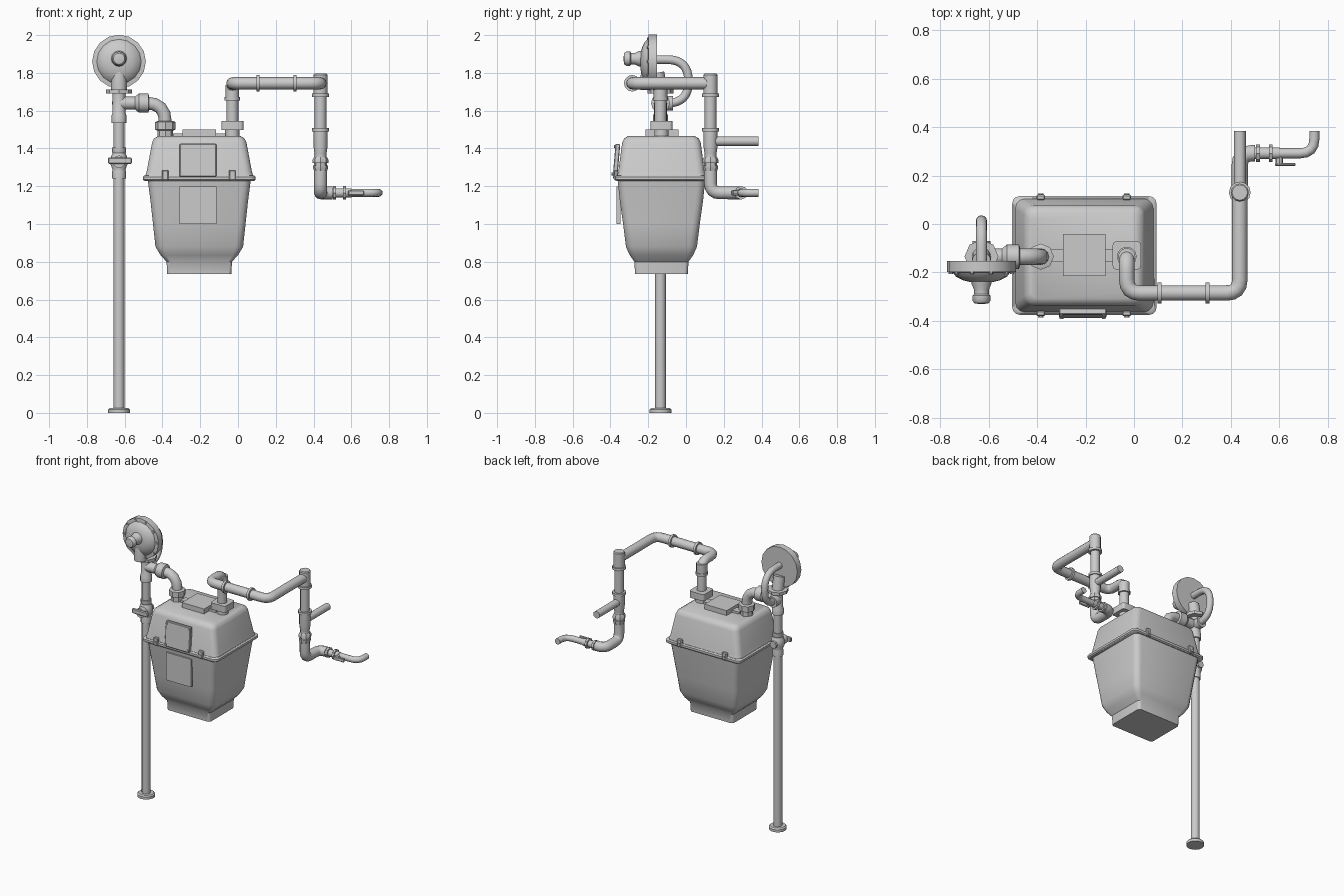
import bpy, bmesh, math
from mathutils import Vector, Matrix

if "Cube" in bpy.data.objects:
    bpy.data.objects.remove(bpy.data.objects["Cube"])


def finish(name, bm, angle=35):
    bmesh.ops.recalc_face_normals(bm, faces=bm.faces)
    me = bpy.data.meshes.new(name)
    bm.to_mesh(me)
    bm.free()
    ob = bpy.data.objects.new(name, me)
    bpy.context.collection.objects.link(ob)
    bpy.context.view_layer.objects.active = ob
    bpy.ops.object.select_all(action='DESELECT')
    ob.select_set(True)
    bpy.ops.object.shade_smooth_by_angle(angle=math.radians(angle))
    return ob


def lathe(name, origin, axis, profile, n=12):
    """Revolve (distance, radius) pairs around an axis from origin, capped."""
    bm = bmesh.new()
    o = Vector(origin)
    q = Vector(axis).to_track_quat('Z', 'Y')
    rings = [[bm.verts.new(o + q @ Vector((r * math.cos(2 * math.pi * i / n),
                                           r * math.sin(2 * math.pi * i / n), d)))
              for i in range(n)] for d, r in profile]
    for a, b in zip(rings, rings[1:]):
        for i in range(n):
            bm.faces.new((a[i], a[(i + 1) % n], b[(i + 1) % n], b[i]))
    bm.faces.new(rings[0])
    bm.faces.new(rings[-1])
    return finish(name, bm)


def cyl(name, p0, p1, r, n=12):
    d = Vector(p1) - Vector(p0)
    return lathe(name, p0, d, [(0, r), (d.length, r)], n)


def box(name, c, s, tilt=0, bevel=0.0):
    bm = bmesh.new()
    m = Matrix.Translation(c) @ Matrix.Rotation(tilt, 4, 'X') @ Matrix.Diagonal((*s, 1))
    bmesh.ops.create_cube(bm, size=1, matrix=m)
    if bevel:
        bmesh.ops.bevel(bm, geom=bm.edges[:], offset=bevel, segments=1, affect='EDGES')
    return finish(name, bm)


def pipe(name, pts, r, bend=0.06, steps=4):
    """Tube along straight runs with rounded corners."""
    P = [Vector(p) for p in pts]
    path = [P[0]]
    for a, b, c in zip(P, P[1:], P[2:]):
        s, e = b + (a - b).normalized() * bend, b + (c - b).normalized() * bend
        for k in range(steps + 1):
            t = k / steps
            path.append(s * (1 - t) ** 2 + b * 2 * t * (1 - t) + e * t * t)
    path.append(P[-1])
    cu = bpy.data.curves.new(name, 'CURVE')
    cu.dimensions = '3D'
    cu.bevel_depth, cu.bevel_resolution, cu.use_fill_caps = r, 4, True
    sp = cu.splines.new('POLY')
    sp.points.add(len(path) - 1)
    for pt, co in zip(sp.points, path):
        pt.co = (*co, 1)
    ob = bpy.data.objects.new(name, cu)
    bpy.context.collection.objects.link(ob)
    bpy.ops.object.select_all(action='DESELECT')
    bpy.context.view_layer.objects.active = ob
    ob.select_set(True)
    bpy.ops.object.convert(target='MESH')
    bpy.ops.object.shade_smooth_by_angle(angle=math.radians(45))


def loft(name, cx, cy, sections, seg=3):
    """Stack of rounded rectangles: (z, half x, half y, corner radius)."""
    bm = bmesh.new()
    rings = []
    for z, hx, hy, r in sections:
        ring = []
        for k, (sx, sy) in enumerate(((1, 1), (-1, 1), (-1, -1), (1, -1))):
            for j in range(seg + 1):
                a = math.pi / 2 * (k + j / seg)
                ring.append(bm.verts.new((cx + sx * (hx - r) + r * math.cos(a),
                                          cy + sy * (hy - r) + r * math.sin(a), z)))
        rings.append(ring)
    n = len(rings[0])
    for a, b in zip(rings, rings[1:]):
        for i in range(n):
            bm.faces.new((a[i], a[(i + 1) % n], b[(i + 1) % n], b[i]))
    bm.faces.new(rings[0])
    bm.faces.new(rings[-1])
    return finish(name, bm)


# Meter housing: lower tub, flange and upper cover
MX, MY = -0.205, -0.13
loft("meter_tub", MX, MY, [(0.735, .170, .14, .02), (0.80, .173, .143, .02), (0.835, .205, .168, .03),
                           (0.88, .232, .188, .04), (1.00, .245, .203, .04), (1.12, .258, .22, .04),
                           (1.235, .273, .232, .04)])
loft("meter_flange", MX, MY, [(1.228, .29, .238, .03), (1.235, .298, .245, .03),
                              (1.25, .298, .245, .03), (1.257, .29, .238, .03)])
loft("meter_cover", MX, MY, [(1.25, .287, .236, .04), (1.28, .278, .228, .04), (1.43, .25, .208, .04),
                             (1.452, .24, .198, .035), (1.465, .22, .178, .03)])
# Front plates and top box
box("index_plate", (-.212, -.368, 1.337), (.195, .025, .175), math.radians(-5), .004)
for x in (-.30, -.125):
    for z in (1.265, 1.41):
        yy = -.383 + (z - 1.337) * .087
        cyl("index_screw", (x, yy + .01, z), (x, yy - .004, z), .008, 8)
box("label_plate", (-.212, -.358, 1.10), (.195, .02, .198))
box("top_box", (-.205, -.128, 1.475), (.175, .175, .05))
box("top_strip", (-.205, -.13, 1.468), (.28, .055, .024))
# Flange clamps, front and back
for x in (-.385, -.03):
    for s in (-1, 1):
        y = MY + s * .24
        box("clamp", (x, y, 1.258), (.036, .022, .055), 0, .005)
        cyl("clamp_bolt", (x, y - .005 * s, 1.25), (x, y + .016 * s, 1.25), .011, 6)

# Inlet riser with foot and shut-off valve
RX, RY = -.63, -.135
lathe("riser_foot", (RX, RY, 0), (0, 0, 1), [(0, .058), (.018, .058), (.026, .05), (.026, .03)], 16)
cyl("riser_pipe", (RX, RY, 0), (RX, RY, 1.70), .029)
lathe("riser_valve_body", (RX, RY, 1.24), (0, 0, 1),
      [(0, .036), (.04, .036), (.05, .034), (.075, .045), (.11, .045), (.135, .034), (.14, .036), (.165, .036)])
cyl("riser_valve_stem", (RX, RY, 1.33), (RX, RY - .07, 1.33), .033)
box("riser_valve_lever", (RX + .005, RY - .072, 1.335), (.125, .016, .035), 0, .005)
cyl("riser_valve_nut", (RX, RY + .055, 1.33), (RX, RY, 1.33), .026, 8)
# Tee below the regulator
lathe("riser_tee", (RX, RY, 1.535), (0, 0, 1), [(0, .039), (.04, .039), (.05, .034), (.155, .034)])
cyl("regulator_plate", (RX, RY, 1.692), (RX, RY, 1.713), .07, 8)
cyl("regulator_neck", (RX, RY, 1.70), (RX, RY - .02, 1.80), .04)

# Regulator: disc, dome, vent knob and loop tube
lathe("regulator_disc", (RX, -.153, 1.86), (0, -1, 0),
      [(0, .142), (.045, .142), (.048, .118), (.065, .105), (.08, .075), (.088, .04)], 16)
for i in range(10):
    a = 2 * math.pi * i / 10
    x, z = RX + .127 * math.cos(a), 1.86 + .127 * math.sin(a)
    cyl("disc_bolt", (x, -.19, z), (x, -.206, z), .009, 6)
lathe("regulator_knob", (RX, -.22, 1.875), (0, -1, 0),
      [(0, .045), (.03, .04), (.05, .031), (.07, .031), (.076, .038), (.095, .038), (.107, .03), (.11, .012)])
lathe("regulator_outlet", (RX, -.20, 1.71), (0, 0, 1), [(0, .042), (.05, .042), (.13, .035), (.16, .028)])
pipe("regulator_loop", [(RX, -.16, 1.87), (RX, .013, 1.87), (RX, .013, 1.64), (RX, -.13, 1.64)], .023, .112, 8)
cyl("loop_collar", (RX, -.12, 1.64), (RX, -.07, 1.64), .038)

# Inlet branch into the meter
IX = -.385
pipe("inlet_elbow", [(RX, RY, 1.64), (IX, RY, 1.64), (IX, RY, 1.47)], .034, .10)
lathe("inlet_coupling", (-.545, RY, 1.64), (1, 0, 0), [(0, .034), (.02, .05), (.07, .05), (.075, .036)])
lathe("inlet_union", (IX, RY, 1.455), (0, 0, 1), [(0, .042), (.04, .042), (.045, .054), (.085, .054), (.09, .04)], 8)

# Outlet union and overhead run
OX, DX, DY = -.03, .437, .13
cyl("outlet_neck", (OX, MY, 1.45), (OX, MY, 1.51), .038)
loft("outlet_union", OX, MY, [(1.498, .058, .058, .015), (1.545, .058, .058, .015)])
pipe("outlet_run", [(OX, RY, 1.52), (OX, RY, 1.745), (OX, -.285, 1.745), (DX, -.285, 1.745), (DX, DY, 1.745)],
     .032, .055)
lathe("outlet_collar", (OX, RY, 1.655), (0, 0, 1), [(0, .041), (.018, .041), (.018, .036), (.08, .036)])
for x in (.105, .303):
    cyl("run_collar", (x - .008, -.285, 1.745), (x + .008, -.285, 1.745), .044)

# Drop pipe
lathe("drop_tee", (DX, DY, 1.672), (0, 0, 1), [(0, .045), (.018, .045), (.018, .037), (.118, .037), (.124, .032)])
cyl("drop_pipe", (DX, DY, 1.25), (DX, DY, 1.70), .031)
lathe("drop_branch_tee", (DX, DY, 1.36), (0, 0, 1),
      [(0, .03), (.05, .037), (.13, .037), (.13, .045), (.148, .045)])
lathe("drop_union", (DX, DY, 1.28), (0, 0, 1),
      [(0, .034), (.018, .04), (.03, .04), (.03, .034), (.042, .034), (.042, .042), (.06, .042), (.075, .034)], 8)
cyl("branch_stub", (DX, DY, 1.438), (DX, .385, 1.438), .025)

# Lower elbow, small valve and service tail
LY, LZ = .292, 1.165
pipe("lower_elbow", [(DX, DY, 1.30), (DX, DY, LZ), (DX, LY, LZ), (.50, LY, LZ)], .034, .05)
cyl("lower_spool", (.49, LY, LZ), (.60, LY, LZ), .024)
for x in (.512, .565):
    cyl("lower_collar", (x - .008, LY, LZ), (x + .008, LY, LZ), .036, 8)
cyl("small_valve_stem", (.60, LY, LZ), (.60, .245, LZ), .015, 8)
box("small_valve_lever", (.625, .246, LZ), (.085, .013, .026), 0, .004)
pipe("service_tail", [(.57, LY, LZ), (.745, LY, LZ), (.745, .385, LZ)], .021, .06)
